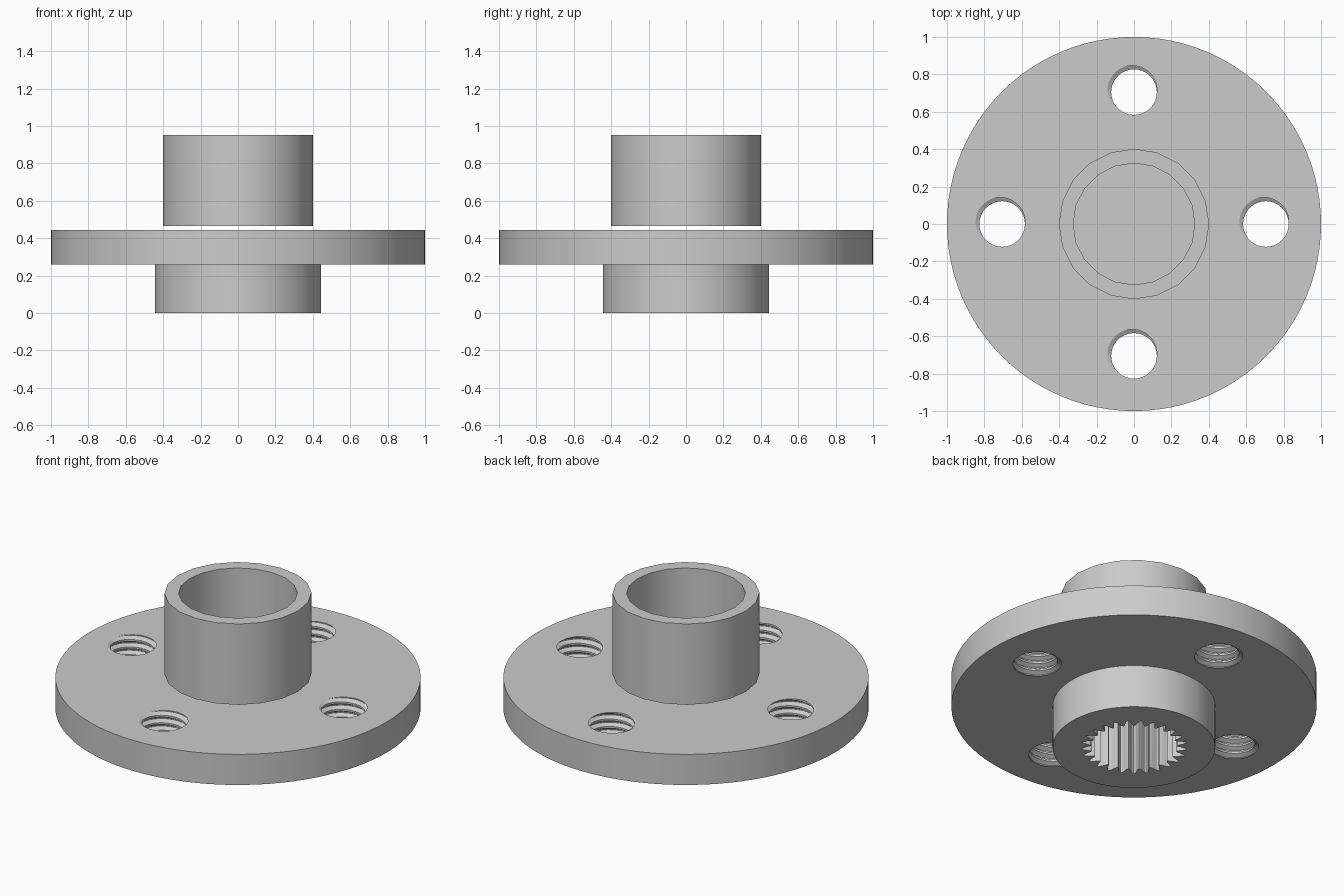
import bpy
import bmesh
from math import cos, sin, pi, radians

if "Cube" in bpy.data.objects:
    bpy.data.objects.remove(bpy.data.objects["Cube"], do_unlink=True)

# One plain grey for everything
grey = bpy.data.materials.new("plain grey")
grey.use_nodes = True
colour = (0.6, 0.6, 0.6, 1)
grey.diffuse_color = colour
grey.node_tree.nodes["Principled BSDF"].inputs["Base Color"].default_value = colour


def finish(bm, name):
    bmesh.ops.recalc_face_normals(bm, faces=bm.faces)
    mesh = bpy.data.meshes.new(name)
    bm.to_mesh(mesh)
    bm.free()
    mesh.materials.append(grey)
    obj = bpy.data.objects.new(name, mesh)
    bpy.context.collection.objects.link(obj)
    return obj


def select(obj):
    bpy.ops.object.select_all(action="DESELECT")
    obj.select_set(True)
    bpy.context.view_layer.objects.active = obj


def lathe(name, profile, sides):
    """Spin a closed (radius, height) outline about z."""
    bm = bmesh.new()
    verts = [bm.verts.new((r, 0, z)) for r, z in profile]
    edges = [bm.edges.new((a, b)) for a, b in zip(verts, verts[1:] + verts[:1])
             if a.co.x or b.co.x]
    bmesh.ops.spin(bm, geom=verts + edges, axis=(0, 0, 1), cent=(0, 0, 0),
                   angle=2 * pi, steps=sides, use_merge=False)
    bmesh.ops.remove_doubles(bm, verts=bm.verts, dist=1e-4)
    return finish(bm, name)


def thread_cutter(x, y, z0, pitch, turns, n=32):
    """Solid helical screw shape, used to cut a tapped hole."""
    steps = [(0, 0.122), (0.25, 0.122), (0.56, 0.146), (0.69, 0.146)]
    rows = len(steps) * turns
    bm = bmesh.new()
    grid = []
    for i in range(n):
        a = 2 * pi * i / n
        column = []
        for j in range(rows):
            turn, k = divmod(j, len(steps))
            frac, r = steps[k]
            z = z0 + pitch * (turn + frac + i / n)
            column.append(bm.verts.new((x + r * cos(a), y + r * sin(a), z)))
        grid.append(column)
    for i in range(n):
        # The last column joins the first one a full turn higher
        shift = len(steps) if i == n - 1 else 0
        nxt = grid[(i + 1) % n]
        for j in range(rows - 1 - shift):
            bm.faces.new((grid[i][j], nxt[j + shift],
                          nxt[j + shift + 1], grid[i][j + 1]))
    # Close both ends with a fan
    length = pitch * turns
    rim = [e for e in bm.edges if e.is_boundary]
    low = bm.verts.new((x, y, z0 - pitch))
    high = bm.verts.new((x, y, z0 + length + 2 * pitch))
    for e in rim:
        pole = low if e.verts[0].co.z < z0 + length / 2 else high
        bm.faces.new((e.verts[0], e.verts[1], pole))
    return finish(bm, "thread_cutter")


def spline_cutter(teeth, inner, outer, z0, z1):
    """Toothed bar, used to cut the splined socket."""
    bm = bmesh.new()
    count = teeth * 8
    mid, amp = (inner + outer) / 2, (outer - inner) / 2
    ring = []
    for i in range(count):
        a = 2 * pi * i / count
        r = mid + amp * cos(a * teeth)
        ring.append(bm.verts.new((r * cos(a), r * sin(a), z0)))
    base = bm.faces.new(ring)
    top = bmesh.ops.extrude_face_region(bm, geom=[base])["geom"]
    moved = [v for v in top if isinstance(v, bmesh.types.BMVert)]
    bmesh.ops.translate(bm, verts=moved, vec=(0, 0, z1 - z0))
    return finish(bm, "spline_cutter")


def cut(obj, cutter):
    cutter.hide_render = True
    mod = obj.modifiers.new("cut", "BOOLEAN")
    mod.operation = "DIFFERENCE"
    mod.solver = "EXACT"
    mod.object = cutter
    select(obj)
    bpy.ops.object.modifier_apply(modifier=mod.name)
    bpy.data.objects.remove(cutter, do_unlink=True)


# Round flange with the hub below it
flange = lathe("flange_with_hub", [(0, 0), (0.445, 0), (0.445, 0.26), (1, 0.26),
                                   (1, 0.445), (0, 0.445)], 96)

# Four tapped bolt holes
for k in range(4):
    a = k * pi / 2
    cut(flange, thread_cutter(0.705 * cos(a), 0.705 * sin(a), 0.13, 0.045, 10))

# Splined socket in the underside of the hub
cut(flange, spline_cutter(25, 0.235, 0.29, -0.1, 0.36))

# Open collar, standing just clear of the flange
collar = lathe("collar", [(0.325, 0.465), (0.402, 0.465),
                          (0.402, 0.953), (0.325, 0.953)], 20)

for obj in (flange, collar):
    select(obj)
    bpy.ops.object.shade_smooth_by_angle(angle=radians(25))
